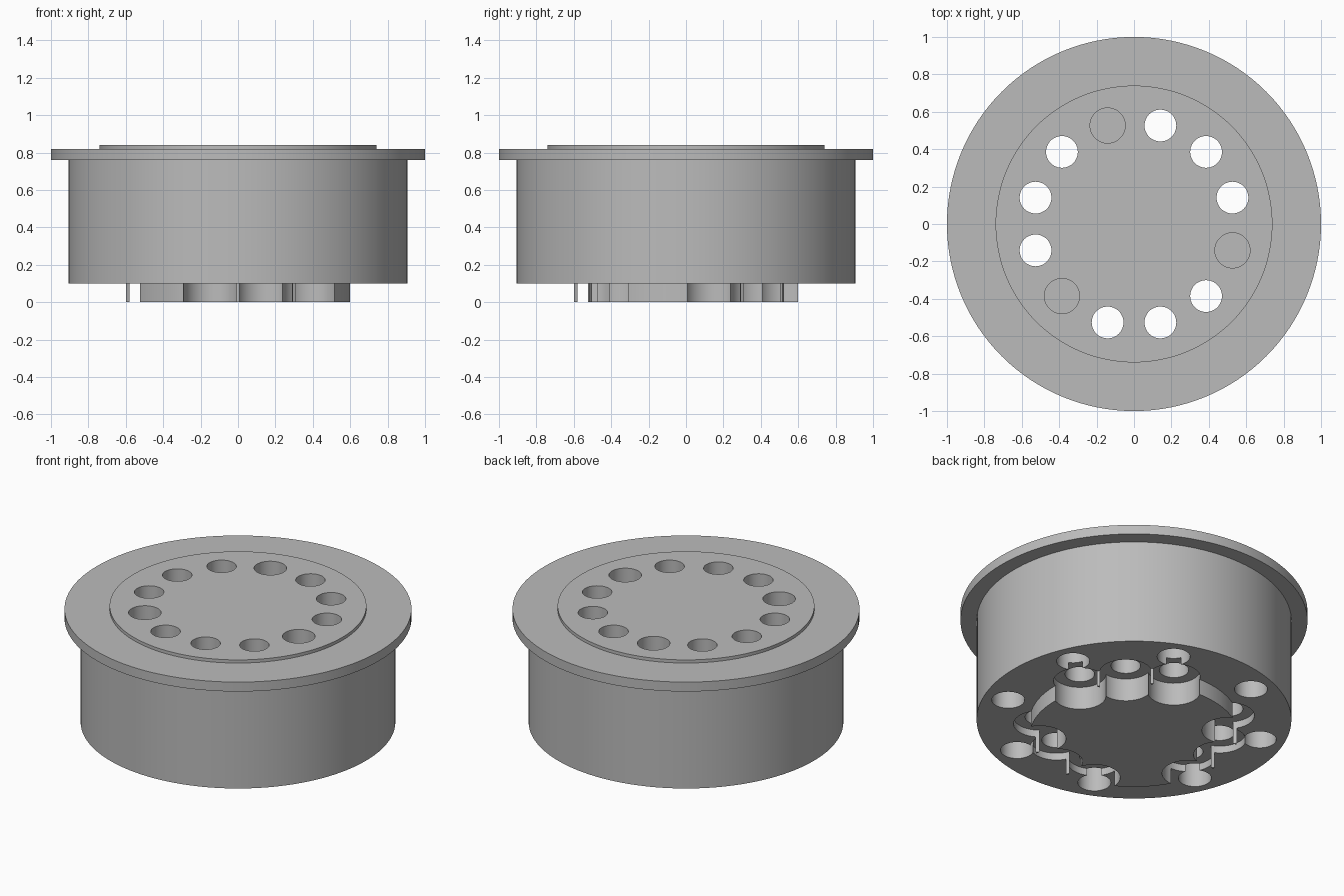
import bpy
import bmesh
import math
from mathutils import Vector

cube = bpy.data.objects.get("Cube")
if cube:
    bpy.data.objects.remove(cube, do_unlink=True)

grey = bpy.data.materials.new("satin grey")
grey.use_nodes = True
colour = (0.5, 0.5, 0.5, 1)
grey.diffuse_color = colour
grey.node_tree.nodes["Principled BSDF"].inputs["Base Color"].default_value = colour


def lathe(name, profile, steps, centre=(0, 0)):
    """Closed solid turned around a vertical axis; the profile starts and ends on the axis."""
    bm = bmesh.new()
    verts = [bm.verts.new((r, 0, z)) for r, z in profile]
    edges = [bm.edges.new(pair) for pair in zip(verts, verts[1:])]
    bmesh.ops.spin(bm, geom=verts + edges, cent=(0, 0, 0), axis=(0, 0, 1),
                   angle=math.tau, steps=steps, use_duplicate=False)
    bmesh.ops.remove_doubles(bm, verts=bm.verts, dist=1e-5)
    # Merge the triangle fans of the two flat end caps
    for vert in [v for v in bm.verts if Vector(v.co.xy).length < 1e-4]:
        bmesh.ops.dissolve_verts(bm, verts=[vert])
    bmesh.ops.recalc_face_normals(bm, faces=bm.faces)
    bmesh.ops.translate(bm, verts=bm.verts, vec=(*centre, 0))
    mesh = bpy.data.meshes.new(name)
    bm.to_mesh(mesh)
    bm.free()
    mesh.materials.append(grey)
    obj = bpy.data.objects.new(name, mesh)
    bpy.context.collection.objects.link(obj)
    return obj


def cut(target, profile, radius, degrees):
    """Subtract a turned cutter placed on a bolt circle."""
    a = math.radians(degrees)
    cutter = lathe("hole_cutter", profile, 48,
                   (radius * math.cos(a), radius * math.sin(a)))
    cutter.hide_render = True
    mod = target.modifiers.new("hole", "BOOLEAN")
    mod.operation = "DIFFERENCE"
    mod.solver = "EXACT"
    mod.object = cutter
    bpy.context.view_layer.objects.active = target
    bpy.ops.object.modifier_apply(modifier=mod.name)
    bpy.data.objects.remove(cutter, do_unlink=True)


# Body: round bottom boss, drum, flange and raised top disc
body = lathe("flanged_body", [
    (0, 0), (0.6, 0), (0.6, 0.1), (0.907, 0.1), (0.907, 0.76), (1, 0.76),
    (1, 0.82), (0.74, 0.82), (0.74, 0.84), (0, 0.84)], 128)

# Cutter profiles
port = [(0, -0.1), (0.151, -0.1), (0.151, 0.145), (0.085, 0.145), (0.085, 1), (0, 1)]
socket = [(0, 0.4), (0.094, 0.4), (0.094, 1), (0, 1)]
bolt_hole = [(0, -0.1), (0.095, -0.1), (0.095, 0.5), (0, 0.5)]

# Ring of twelve: counterbored through ports, every fourth a blind socket
for i in range(12):
    cut(body, socket if i % 4 == 3 else port, 0.545, 15 + 30 * i)

# Eight blind bolt holes in the underside
for i in range(8):
    cut(body, bolt_hole, 0.76, 22.5 + 45 * i)

bpy.ops.object.select_all(action="DESELECT")
body.select_set(True)
bpy.context.view_layer.objects.active = body
bpy.ops.object.shade_smooth_by_angle(angle=math.radians(30))
